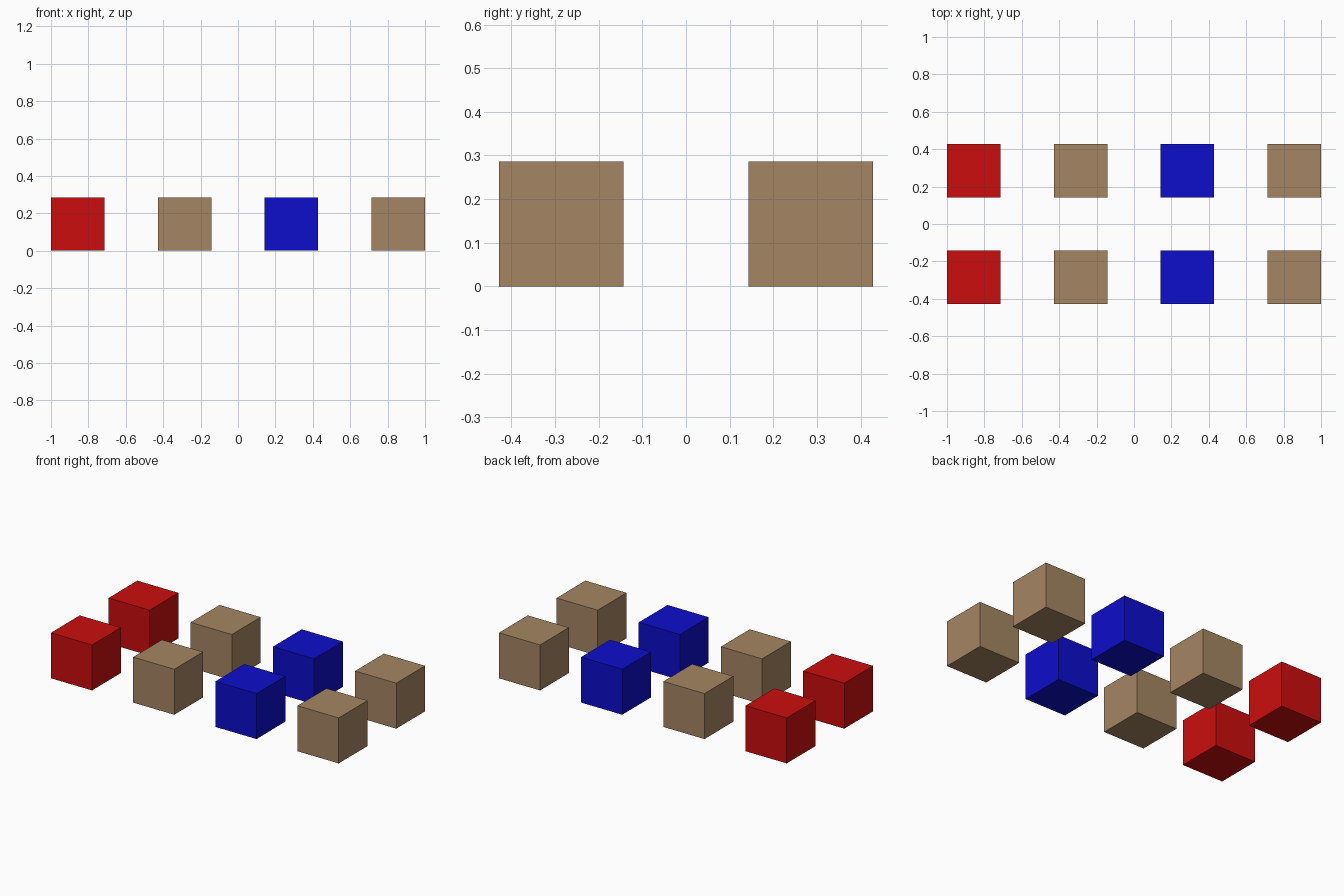
import bpy

if "Cube" in bpy.data.objects:
    bpy.data.objects.remove(bpy.data.objects["Cube"])

SIZE = 2 / 7          # cube edge; gaps between cubes are the same width


def material(name, rgb):
    mat = bpy.data.materials.new(name)
    mat.diffuse_color = (*rgb, 1)
    mat.use_nodes = True
    mat.node_tree.nodes["Principled BSDF"].inputs["Base Color"].default_value = mat.diffuse_color
    return mat


red = material("red", (0.604, 0.004, 0.004))
tan = material("tan", (0.376, 0.238, 0.125))
blue = material("blue", (0.004, 0.004, 0.604))

# Columns of cubes from left to right, each with a front and a back cube
columns = [("red", red), ("inner_tan", tan), ("blue", blue), ("outer_tan", tan)]
for i, (label, mat) in enumerate(columns):
    for row, side in (("front", -1), ("back", 1)):
        x = (2 * i - 3) * SIZE
        bpy.ops.mesh.primitive_cube_add(size=SIZE, location=(x, side * SIZE, SIZE / 2))
        cube = bpy.context.object
        cube.name = f"{label}_cube_{row}"
        cube.data.materials.append(mat)
